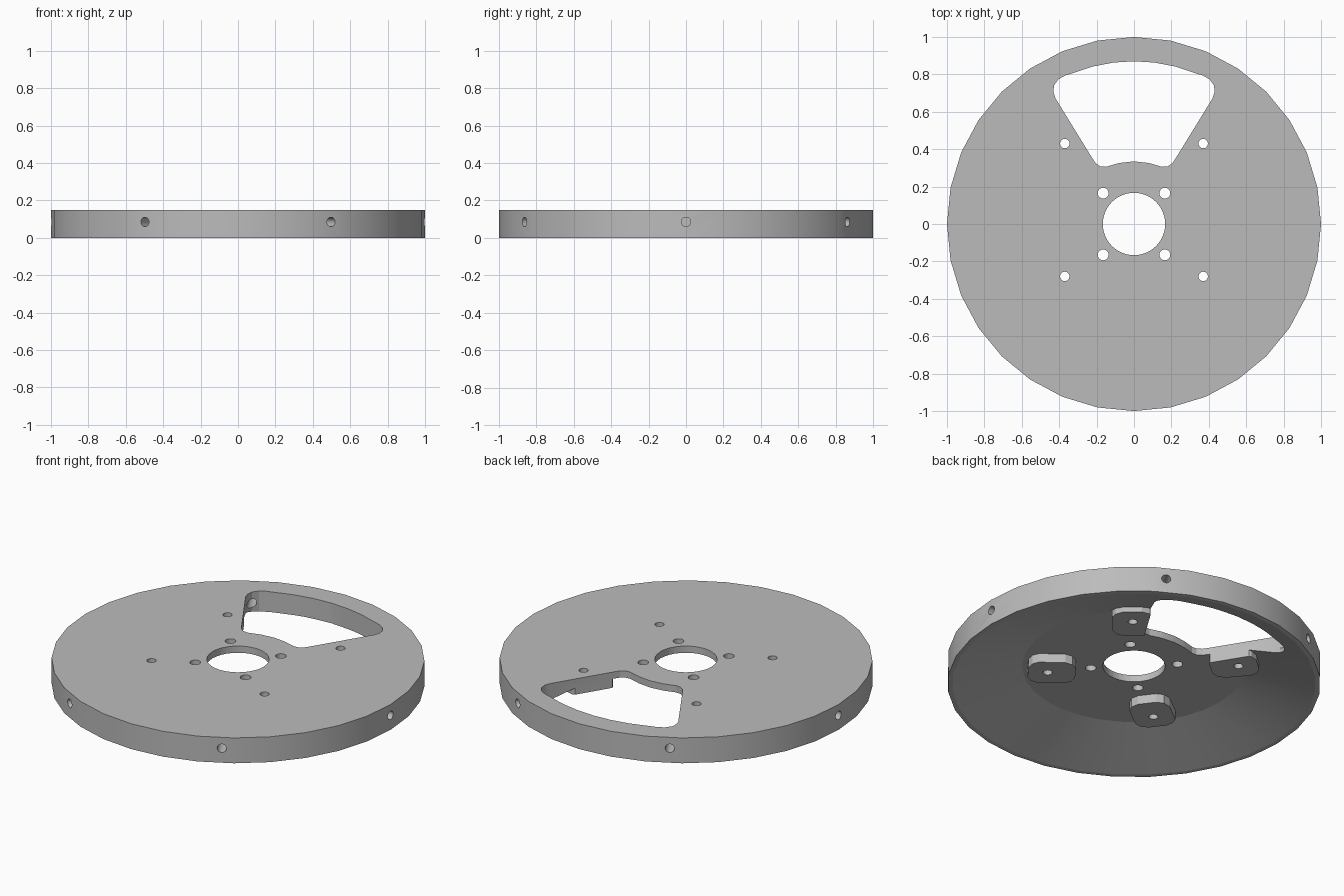
import bpy, bmesh
from math import pi, radians, atan2
from mathutils import Matrix, Vector

cube = bpy.data.objects.get("Cube")
if cube:
    bpy.data.objects.remove(cube, do_unlink=True)

grey = bpy.data.materials.new("plain_grey")
grey.use_nodes = True
grey.diffuse_color = (0.5, 0.5, 0.5, 1)
grey.node_tree.nodes["Principled BSDF"].inputs["Base Color"].default_value = (0.5, 0.5, 0.5, 1)


def finish(bm, name):
    bmesh.ops.recalc_face_normals(bm, faces=bm.faces)
    mesh = bpy.data.meshes.new(name)
    bm.to_mesh(mesh)
    bm.free()
    mesh.materials.append(grey)
    obj = bpy.data.objects.new(name, mesh)
    bpy.context.collection.objects.link(obj)
    return obj


def prism(bm, outline, z0, z1, matrix=Matrix()):
    """Extrude a closed outline between two heights."""
    rings = [[bm.verts.new(matrix @ Vector((x, y, z))) for x, y in outline] for z in (z0, z1)]
    bm.faces.new(rings[0][::-1])
    bm.faces.new(rings[1])
    n = len(outline)
    for i in range(n):
        j = (i + 1) % n
        bm.faces.new((rings[0][i], rings[0][j], rings[1][j], rings[1][i]))


def cylinder(bm, radius, depth, matrix, sides=28):
    bmesh.ops.create_cone(bm, cap_ends=True, segments=sides, radius1=radius,
                          radius2=radius, depth=depth, matrix=matrix)


def combine(target, cutter, operation):
    mod = target.modifiers.new(cutter.name, "BOOLEAN")
    mod.operation = operation
    mod.solver = "EXACT"
    mod.object = cutter
    bpy.context.view_layer.objects.active = target
    bpy.ops.object.modifier_apply(modifier=mod.name)
    bpy.data.objects.remove(cutter, do_unlink=True)


# Disc with a dished underside
bm = bmesh.new()
profile = [(0, 0.15), (1, 0.15), (1, 0), (0.975, 0), (0.6, 0.11), (0, 0.11)]
points = [bm.verts.new((r, 0, z)) for r, z in profile]
edges = [bm.edges.new(pair) for pair in zip(points, points[1:])]
bmesh.ops.spin(bm, geom=points + edges, axis=(0, 0, 1), cent=(0, 0, 0),
               angle=2 * pi, steps=32, use_duplicate=False)
bmesh.ops.remove_doubles(bm, verts=bm.verts, dist=0.0005)
disc = finish(bm, "wheel_disc")

# Mounting pads under the disc, each reaching towards the hub
bolts = [(x, y) for x in (-0.37, 0.37) for y in (-0.28, 0.43)]
pad = [(-0.05, -0.11), (0.09, -0.11), (0.13, -0.09), (0.15, -0.05)]
pad += [(x, -y) for x, y in reversed(pad)]
pad += [(-0.085, 0.09), (-0.105, 0.05), (-0.105, -0.05), (-0.085, -0.09)]
bm = bmesh.new()
for x, y in bolts:
    prism(bm, pad, 0.057, 0.13,
          Matrix.Translation((x, y, 0)) @ Matrix.Rotation(atan2(-y, -x), 4, "Z"))
combine(disc, finish(bm, "mounting_pads"), "UNION")

# Rounded window, hub bore and bolt holes, all straight through
half = [(0, 0.87), (0.11, 0.863), (0.22, 0.842), (0.32, 0.809), (0.37, 0.793),
        (0.405, 0.773), (0.428, 0.74), (0.431, 0.705), (0.42, 0.672),
        (0.225, 0.355), (0.205, 0.325), (0.18, 0.308), (0.15, 0.306),
        (0.08, 0.326), (0, 0.335)]
window = half + [(-x, y) for x, y in half[-2:0:-1]]
bm = bmesh.new()
prism(bm, window, -0.1, 0.3)
cylinder(bm, 0.167, 0.6, Matrix(), 32)
for x, y in bolts:
    cylinder(bm, 0.025, 0.6, Matrix.Translation((x, y, 0)))
for x in (-0.165, 0.165):
    for y in (-0.165, 0.165):
        cylinder(bm, 0.029, 0.6, Matrix.Translation((x, y, 0)))
combine(disc, finish(bm, "through_holes"), "DIFFERENCE")

# Six blind holes drilled into the rim
bm = bmesh.new()
for i in range(6):
    cylinder(bm, 0.025, 0.3, Matrix.Rotation(i * pi / 3, 4, "Z")
             @ Matrix.Translation((0.95, 0, 0.085)) @ Matrix.Rotation(pi / 2, 4, "Y"))
combine(disc, finish(bm, "rim_holes"), "DIFFERENCE")

# Smooth the curved walls and keep the creases sharp
bpy.ops.object.select_all(action="DESELECT")
disc.select_set(True)
bpy.context.view_layer.objects.active = disc
bpy.ops.object.shade_smooth_by_angle(angle=radians(15))
